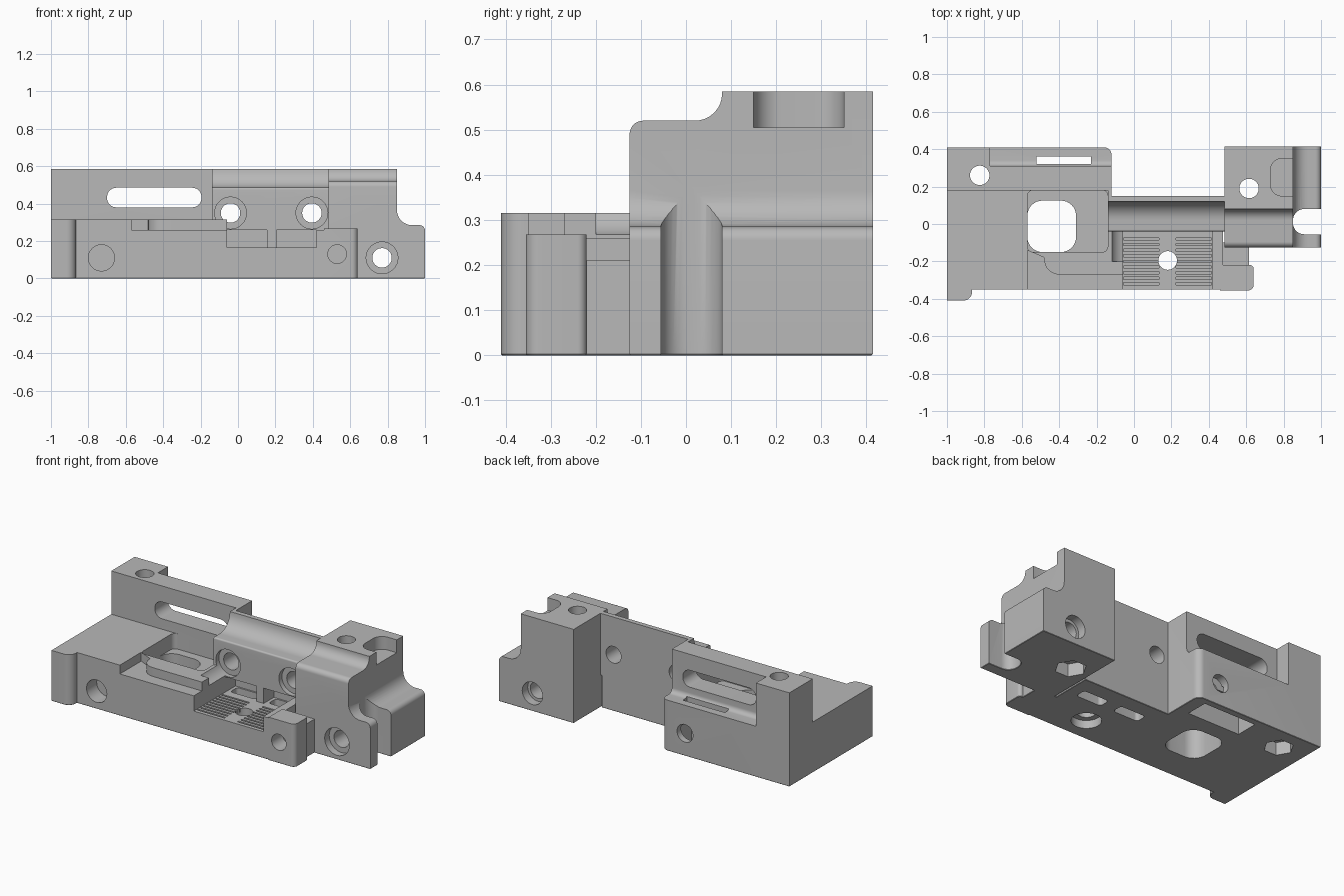
import bpy, bmesh, math
from mathutils import Vector

cube = bpy.data.objects.get("Cube")
if cube:
    bpy.data.objects.remove(cube, do_unlink=True)

grey = bpy.data.materials.new("machined grey")
grey.use_nodes = True
grey.diffuse_color = (0.48, 0.48, 0.48, 1)
grey.node_tree.nodes["Principled BSDF"].inputs["Base Color"].default_value = grey.diffuse_color


def rounded(points, steps=8):
    """Round each corner given as (a, b, radius)."""
    out = []
    for i, p in enumerate(points):
        c = Vector(p[:2])
        if len(p) == 2:
            out.append(c)
            continue
        u = (Vector(points[i - 1][:2]) - c).normalized()
        v = (Vector(points[(i + 1) % len(points)][:2]) - c).normalized()
        r = p[2]
        for k in range(steps + 1):
            t = math.pi / 2 * k / steps
            out.append(c + (u + v) * r - u * r * math.sin(t) - v * r * math.cos(t))
    return out


def prism(name, points, axis, lo, hi):
    """Extrude an outline along an axis."""
    place = {"x": lambda p, h: (h, p[0], p[1]),
             "y": lambda p, h: (p[0], h, p[1]),
             "z": lambda p, h: (p[0], p[1], h)}[axis]
    bm = bmesh.new()
    outline = rounded(points)
    low = [bm.verts.new(place(p, lo)) for p in outline]
    high = [bm.verts.new(place(p, hi)) for p in outline]
    bm.faces.new(low)
    bm.faces.new(high)
    n = len(outline)
    for i in range(n):
        j = (i + 1) % n
        bm.faces.new((low[i], low[j], high[j], high[i]))
    bmesh.ops.recalc_face_normals(bm, faces=bm.faces)
    mesh = bpy.data.meshes.new(name)
    bm.to_mesh(mesh)
    bm.free()
    obj = bpy.data.objects.new(name, mesh)
    bpy.context.collection.objects.link(obj)
    return obj


def rect(a, b, c, d, r=0):
    corners = [(a, c), (b, c), (b, d), (a, d)]
    return [p + (r,) for p in corners] if r else corners


def circle(a, b, r, n=32, turn=0):
    return [(a + r * math.cos(turn + 2 * math.pi * i / n),
             b + r * math.sin(turn + 2 * math.pi * i / n)) for i in range(n)]


def combine(target, tool, operation):
    mod = target.modifiers.new("join", "BOOLEAN")
    mod.operation, mod.object, mod.solver = operation, tool, "EXACT"
    bpy.context.view_layer.update()
    graph = bpy.context.evaluated_depsgraph_get()
    mesh = bpy.data.meshes.new_from_object(target.evaluated_get(graph))
    target.modifiers.clear()
    target.data = mesh
    bpy.data.objects.remove(tool, do_unlink=True)


def cut(target, *shape):
    combine(target, prism("cutter", *shape), "DIFFERENCE")


def add(target, *shape):
    combine(target, prism("piece", *shape), "UNION")


# Base plate with the front nub
body = prism("machined_body", [
    (-1, -.41), (-.865, -.41, .05), (-.865, -.35), (.475, -.35), (.475, .15),
    (-.12, .15), (-.12, .41, .04), (-1, .41)], "z", 0, .315)

# Lowered front shelf around the raised platform
cut(body, [(-.57, -.5), (.6, -.5), (.6, -.04), (-.06, -.04), (-.06, -.27),
           (-.48, -.27, .08), (-.48, -.18), (-.57, -.14)], "z", .26, .4)

# Pocket beside the rail
cut(body, rect(-.57, -.14, -.15, .18, .03), "z", .22, .4)

# Rear rail with its back ledge and long slot
rail = prism("rear_rail", [(-1, .18), (-.12, .18), (-.12, .41, .04), (-1, .41)],
             "z", .2, .585)
cut(rail, [(.31, .7), (.31, .315, .03), (.5, .315), (.5, .7)], "x", -.77, 0)
cut(rail, rect(-.7, -.195, .38, .485, .05), "y", 0, .6)
combine(body, rail, "UNION")

# Centre wall with a concave top
add(body, [(-.04, .2), (.15, .2), (.15, .585), (.12, .585), (.12, .485, .1),
           (-.04, .485, .01)], "x", -.14, .52)
add(body, rect(-.14, -.12, .13, .22), "z", .2, .585)

# Right block: stepped side, lower front, vertical notch, top recess
block = prism("right_block", [
    (.485, 0), (1, 0), (1, .285, .03), (.85, .285, .08), (.85, .585), (.485, .585)],
    "y", -.125, .414)
cut(block, [(-.2, .7), (-.2, .45), (-.125, .45), (-.125, .52, .03),
            (.08, .52, .06), (.08, .7)], "x", .4, 1.1)
cut(block, [(.85, -.055, .06), (1.1, -.055), (1.1, .08), (.85, .08, .06)], "z", -.1, .7)
cut(block, [(.73, .15, .06), (.9, .15), (.9, .35), (.73, .35, .06)], "z", .505, .7)
combine(body, block, "UNION")

# Front lug and its neck
add(body, rect(.46, .615, -.24, -.1), "z", 0, .21)
add(body, [(.46, -.355), (.64, -.355, .03), (.64, -.22, .02), (.46, -.22)], "z", 0, .268)

# Chamfer along the bottom rim
bm = bmesh.new()
bm.from_mesh(body.data)
bmesh.ops.dissolve_limit(bm, angle_limit=.01, verts=bm.verts, edges=bm.edges)
rim = [e for e in bm.edges if len(e.link_faces) == 2
       and all(abs(v.co.z) < .0005 for v in e.verts)
       and sum(f.normal.z < -.9 for f in e.link_faces) == 1]
bmesh.ops.bevel(bm, geom=rim, offset=.01, segments=1, affect="EDGES", clamp_overlap=True)
bm.to_mesh(body.data)
bm.free()

# Grate floor, wall windows and the slots beneath them
cut(body, rect(-.06, .42, -.5, -.04), "z", .165, .4)
for lo, hi in ((-.06, .155), (.205, .42)):
    cut(body, rect(lo, hi, .165, .26), "y", -.06, .06)
    cut(body, rect(lo + .02, hi - .02, -.02, .05, .02), "z", -.1, .2)

# Grate grooves on both sides of the spine
for i in range(9):
    y = -.08 - .03 * i
    for lo, hi in ((-.055, .135), (.225, .415)):
        cut(body, rect(lo, hi, y - .006, y + .006), "z", .14, .2)

# Vertical holes
cut(body, rect(-.57, -.31, -.15, .125, .08), "z", -.1, .4)
for x, y, r in ((-.825, .26, .052), (.615, .19, .052), (.18, -.195, .05)):
    cut(body, circle(x, y, r), "z", -.1, .7)
cut(body, circle(.615, .19, .09, 6), "z", -.1, .08)
cut(body, circle(-.825, .26, .085, 6), "z", -.1, .08)
cut(body, circle(.18, -.195, .085), "z", -.1, .05)
cut(body, rect(-.52, -.23, .32, .36), "z", -.1, .33)
cut(body, rect(-.56, -.2, .23, .37), "z", -.1, .16)

# Wall screw holes with counterbores
for x in (-.04, .395):
    cut(body, circle(x, .35, .052), "y", -.2, .17)
    cut(body, circle(x, .35, .085), "y", -.2, -.01)

# Front and back holes
cut(body, circle(.77, .11, .052), "y", -.3, .5)
cut(body, circle(.77, .11, .085), "y", -.3, -.08)
cut(body, circle(.77, .11, .07), "y", .36, .5)
cut(body, circle(.53, .13, .05), "y", -.5, -.25)
cut(body, circle(-.73, .11, .07), "y", -.5, -.25)
cut(body, circle(-.28, .14, .055), "y", .3, .5)

# Finish
body.data.materials.clear()
body.data.materials.append(grey)
for face in body.data.polygons:
    face.material_index = 0
bpy.ops.object.select_all(action="DESELECT")
body.select_set(True)
bpy.context.view_layer.objects.active = body
bpy.ops.object.shade_smooth_by_angle(angle=math.radians(30))
